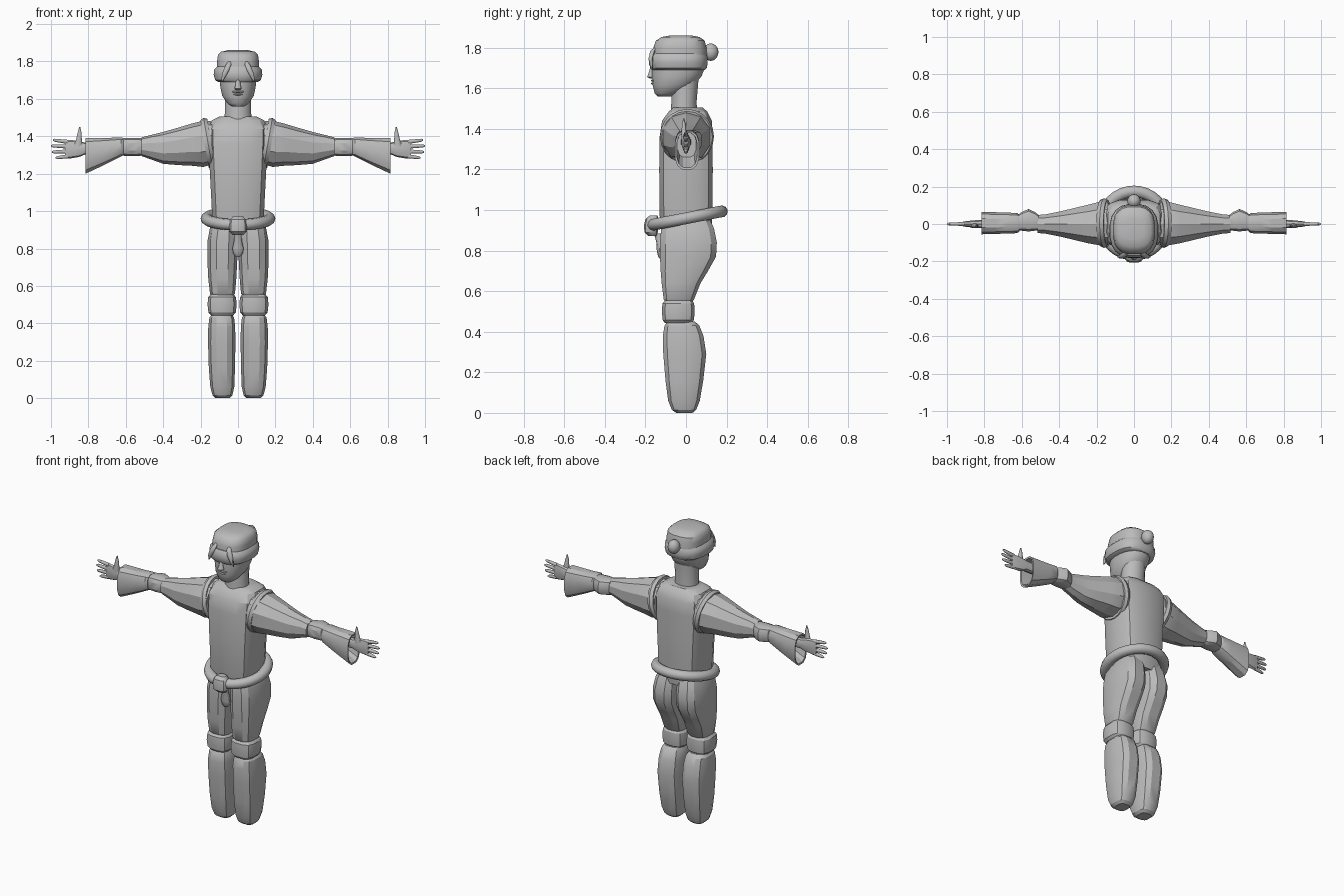
import bpy, bmesh, math
from mathutils import Vector, Matrix

grey = bpy.data.materials.new("plain_grey")
grey.diffuse_color = (0.5, 0.5, 0.5, 1)


def finish(bm, name, mirror=False, angle=28):
    bmesh.ops.recalc_face_normals(bm, faces=bm.faces)
    me = bpy.data.meshes.new(name)
    bm.to_mesh(me)
    bm.free()
    ob = bpy.data.objects.new(name, me)
    bpy.context.collection.objects.link(ob)
    me.materials.append(grey)
    bpy.ops.object.select_all(action='DESELECT')
    ob.select_set(True)
    bpy.context.view_layer.objects.active = ob
    bpy.ops.object.shade_smooth_by_angle(angle=math.radians(angle))
    if mirror:
        ob.modifiers.new("mirror", 'MIRROR').use_mirror_merge = False
    return ob


def section(n, p):
    # rounded-square outline, scaled so that it fills -1..1
    pts = []
    for i in range(n):
        a = 2 * math.pi * (i + 0.5) / n
        c, s = math.cos(a), math.sin(a)
        pts.append((math.copysign(abs(c) ** (2 / p), c), math.copysign(abs(s) ** (2 / p), s)))
    mu, mv = max(q[0] for q in pts), max(q[1] for q in pts)
    return [(u / mu, v / mv) for u, v in pts]


def loft(name, axis, rings, n=12, p=2.6, mirror=False, angle=28):
    # rings: position on the axis, two centre coordinates, two radii
    bm = bmesh.new()
    loops = []
    for t, c1, c2, r1, r2 in rings:
        loop = []
        for u, v in section(n, p):
            a, b = c1 + u * r1, c2 + v * r2
            loop.append(bm.verts.new((t, a, b) if axis == 'x' else (a, b, t)))
        loops.append(loop)
    for A, B in zip(loops, loops[1:]):
        for i in range(n):
            j = (i + 1) % n
            bm.faces.new((A[i], A[j], B[j], B[i]))
    bm.faces.new(loops[0])
    bm.faces.new(loops[-1])
    return finish(bm, name, mirror, angle)


def torus(name, R1, R2, tube, tube_h, matrix, mirror=False, n=32, m=10):
    bm = bmesh.new()
    grid = []
    for i in range(n):
        a = 2 * math.pi * i / n
        row = []
        for k in range(m):
            b = 2 * math.pi * k / m
            d = tube * math.cos(b)
            co = Vector(((R1 + d) * math.cos(a), (R2 + d) * math.sin(a), tube_h * math.sin(b)))
            row.append(bm.verts.new(matrix @ co))
        grid.append(row)
    for i in range(n):
        for k in range(m):
            A, B, l = grid[i], grid[(i + 1) % n], (k + 1) % m
            bm.faces.new((A[k], B[k], B[l], A[l]))
    return finish(bm, name, mirror, 40)


def ball(name, centre, size, mirror=False):
    bm = bmesh.new()
    bmesh.ops.create_uvsphere(bm, u_segments=16, v_segments=10, radius=1,
                              matrix=Matrix.Translation(centre) @ Matrix.Diagonal((*size, 1)))
    return finish(bm, name, mirror, 40)


# torso and neck
loft("torso", 'z', [(0.90, 0, 0.005, 0.13, 0.12), (0.97, 0, 0.0, 0.138, 0.13),
                    (1.20, 0, 0.0, 0.15, 0.132), (1.36, 0, 0.0, 0.158, 0.13),
                    (1.44, 0, 0.005, 0.16, 0.123), (1.485, 0, 0.01, 0.14, 0.095),
                    (1.505, 0, 0.01, 0.10, 0.072)], n=12, p=3.6)
loft("neck", 'z', [(1.46, 0, -0.01, 0.076, 0.068), (1.53, 0, -0.01, 0.07, 0.062),
                   (1.66, 0, -0.005, 0.07, 0.068)], n=16, p=2)

# head and face
loft("head", 'z', [(1.56, 0, -0.105, 0.035, 0.035), (1.575, 0, -0.092, 0.056, 0.062),
                   (1.615, 0, -0.062, 0.084, 0.102), (1.66, 0, -0.045, 0.094, 0.122),
                   (1.70, 0, -0.038, 0.098, 0.13), (1.77, 0, -0.035, 0.1, 0.125)],
     n=20, p=2.2, angle=45)
loft("nose", 'z', [(1.648, 0, -0.165, 0.012, 0.012), (1.656, 0, -0.172, 0.019, 0.02),
                   (1.672, 0, -0.168, 0.014, 0.017), (1.715, 0, -0.163, 0.009, 0.01)],
     n=8, p=2, angle=50)
for label, z, w in (("upper_lip", 1.638, 0.034), ("lower_lip", 1.624, 0.026)):
    ball(label, (0, -0.157, z), (w, 0.015, 0.007))

# hair cap, headband, bun and loose locks
loft("hair_cap", 'z', [(1.73, 0, -0.03, 0.11, 0.13), (1.80, 0, -0.03, 0.112, 0.131),
                       (1.835, 0, -0.028, 0.107, 0.12), (1.852, 0, -0.027, 0.09, 0.095),
                       (1.86, 0, -0.026, 0.055, 0.055)], n=20, p=2.7, angle=40)
loft("headband", 'z', [(1.69, 0, -0.037, 0.105, 0.13), (1.70, 0, -0.037, 0.122, 0.14),
                       (1.728, 0, -0.037, 0.13, 0.144), (1.755, 0, -0.037, 0.128, 0.142),
                       (1.772, 0, -0.035, 0.112, 0.132)], n=20, p=2.5, angle=40)
ball("hair_bun", (0, 0.122, 1.778), (0.036, 0.038, 0.043))
loft("hair_bun_base", 'z', [(1.745, 0, 0.088, 0.02, 0.02), (1.77, 0, 0.095, 0.032, 0.03),
                            (1.80, 0, 0.09, 0.02, 0.02)], n=10, p=2)
loft("loose_lock", 'z', [(1.805, 0.043, -0.142, 0.006, 0.008), (1.785, 0.05, -0.162, 0.014, 0.014),
                         (1.75, 0.064, -0.172, 0.016, 0.012), (1.72, 0.076, -0.174, 0.011, 0.009),
                         (1.69, 0.087, -0.168, 0.002, 0.002)], n=8, p=2, mirror=True, angle=50)

# tilted shoulder seam rings
seam = (Matrix.Translation((0.16, 0.005, 1.362)) @ Matrix.Rotation(math.radians(10), 4, 'Y')
        @ Matrix.Rotation(math.radians(90), 4, 'Y'))
torus("shoulder_ring", 0.122, 0.117, 0.016, 0.022, seam, True, n=20, m=6)

# upper sleeves, elbow wraps and hollow bell cuffs
loft("upper_sleeve", 'x', [(0.14, 0.003, 1.365, 0.115, 0.115), (0.185, 0.002, 1.36, 0.116, 0.124),
                           (0.25, 0, 1.355, 0.102, 0.112), (0.32, 0, 1.346, 0.085, 0.1),
                           (0.40, 0, 1.338, 0.066, 0.085), (0.47, 0, 1.342, 0.052, 0.064),
                           (0.515, 0, 1.344, 0.048, 0.05)], n=10, p=2.2, mirror=True)
loft("elbow_wrap", 'x', [(0.51, 0.008, 1.343, 0.04, 0.046), (0.53, 0.014, 1.343, 0.05, 0.048),
                         (0.565, 0.02, 1.343, 0.06, 0.049), (0.60, 0.014, 1.343, 0.05, 0.048),
                         (0.62, 0.008, 1.343, 0.042, 0.046)], n=12, p=3, mirror=True)
loft("bell_cuff", 'x', [(0.612, 0.005, 1.345, 0.044, 0.046), (0.625, 0.005, 1.343, 0.054, 0.051),
                        (0.68, 0.005, 1.328, 0.056, 0.064), (0.74, 0.005, 1.313, 0.058, 0.078),
                        (0.815, 0.005, 1.295, 0.06, 0.095), (0.813, 0.005, 1.295, 0.05, 0.085),
                        (0.72, 0.004, 1.32, 0.045, 0.06)], n=12, p=2.8, mirror=True)

# hands
loft("palm", 'x', [(0.71, 0, 1.335, 0.024, 0.03), (0.82, 0, 1.334, 0.022, 0.032),
                   (0.85, 0, 1.332, 0.02, 0.043), (0.90, 0, 1.331, 0.015, 0.05),
                   (0.925, 0, 1.331, 0.01, 0.048)], n=10, p=2.5, mirror=True)
for name, z, dz, tip in (("index_finger", 1.370, 0.01, 0.99), ("middle_finger", 1.345, 0.004, 1.0),
                         ("ring_finger", 1.319, -0.003, 0.995), ("little_finger", 1.293, -0.008, 0.975)):
    mid = (0.91 + tip) / 2
    loft(name, 'x', [(0.91, 0, z, 0.01, 0.011), (mid, 0, z + dz / 2, 0.009, 0.0095),
                     (tip - 0.01, 0, z + dz * 0.9, 0.007, 0.008), (tip, 0, z + dz, 0.003, 0.004)],
         n=8, p=2, mirror=True, angle=50)
loft("thumb", 'z', [(1.345, 0.856, -0.008, 0.022, 0.014), (1.385, 0.85, -0.01, 0.015, 0.012),
                    (1.42, 0.847, -0.011, 0.01, 0.009), (1.45, 0.846, -0.011, 0.003, 0.003)],
     n=8, p=2, mirror=True, angle=50)

# rolled belt with knot and hanging end
torus("belt", 0.168, 0.172, 0.032, 0.03,
      Matrix.Translation((0, 0.005, 0.96)) @ Matrix.Rotation(math.radians(11), 4, 'X'))
loft("belt_knot", 'z', [(0.873, 0, -0.165, 0.03, 0.022), (0.89, 0, -0.172, 0.045, 0.033),
                        (0.925, 0, -0.173, 0.048, 0.034), (0.955, 0, -0.168, 0.042, 0.032),
                        (0.972, 0, -0.16, 0.026, 0.02)], n=12, p=2.8, angle=35)
loft("belt_end", 'z', [(0.755, 0, -0.118, 0.01, 0.008), (0.772, 0, -0.12, 0.025, 0.018),
                       (0.80, 0, -0.122, 0.03, 0.022), (0.84, 0, -0.126, 0.021, 0.02),
                       (0.885, 0, -0.14, 0.018, 0.018)], n=10, p=2.3, angle=40)

# trouser legs, knee wraps and padded lower legs
loft("thigh", 'z', [(0.545, 0.083, -0.035, 0.058, 0.065), (0.56, 0.083, -0.035, 0.067, 0.075),
                    (0.64, 0.084, -0.024, 0.075, 0.096), (0.70, 0.084, -0.008, 0.078, 0.117),
                    (0.77, 0.083, 0.01, 0.081, 0.138), (0.84, 0.082, 0.012, 0.081, 0.14),
                    (0.91, 0.076, 0.008, 0.074, 0.13), (0.955, 0.07, 0.004, 0.062, 0.112)],
     n=12, p=2.9, mirror=True)
loft("knee_wrap", 'z', [(0.443, 0.085, -0.038, 0.06, 0.066), (0.458, 0.085, -0.038, 0.073, 0.077),
                        (0.50, 0.085, -0.038, 0.078, 0.081), (0.54, 0.085, -0.038, 0.074, 0.078),
                        (0.555, 0.085, -0.036, 0.062, 0.066)], n=12, p=3, mirror=True)
loft("lower_leg", 'z', [(0.0, 0.083, -0.008, 0.038, 0.04), (0.015, 0.083, -0.01, 0.053, 0.06),
                        (0.06, 0.084, -0.01, 0.064, 0.078), (0.16, 0.086, -0.008, 0.07, 0.093),
                        (0.29, 0.087, -0.006, 0.073, 0.106), (0.38, 0.087, -0.014, 0.072, 0.1),
                        (0.43, 0.087, -0.02, 0.066, 0.086), (0.45, 0.086, -0.024, 0.053, 0.068)],
     n=12, p=2.9, mirror=True)
